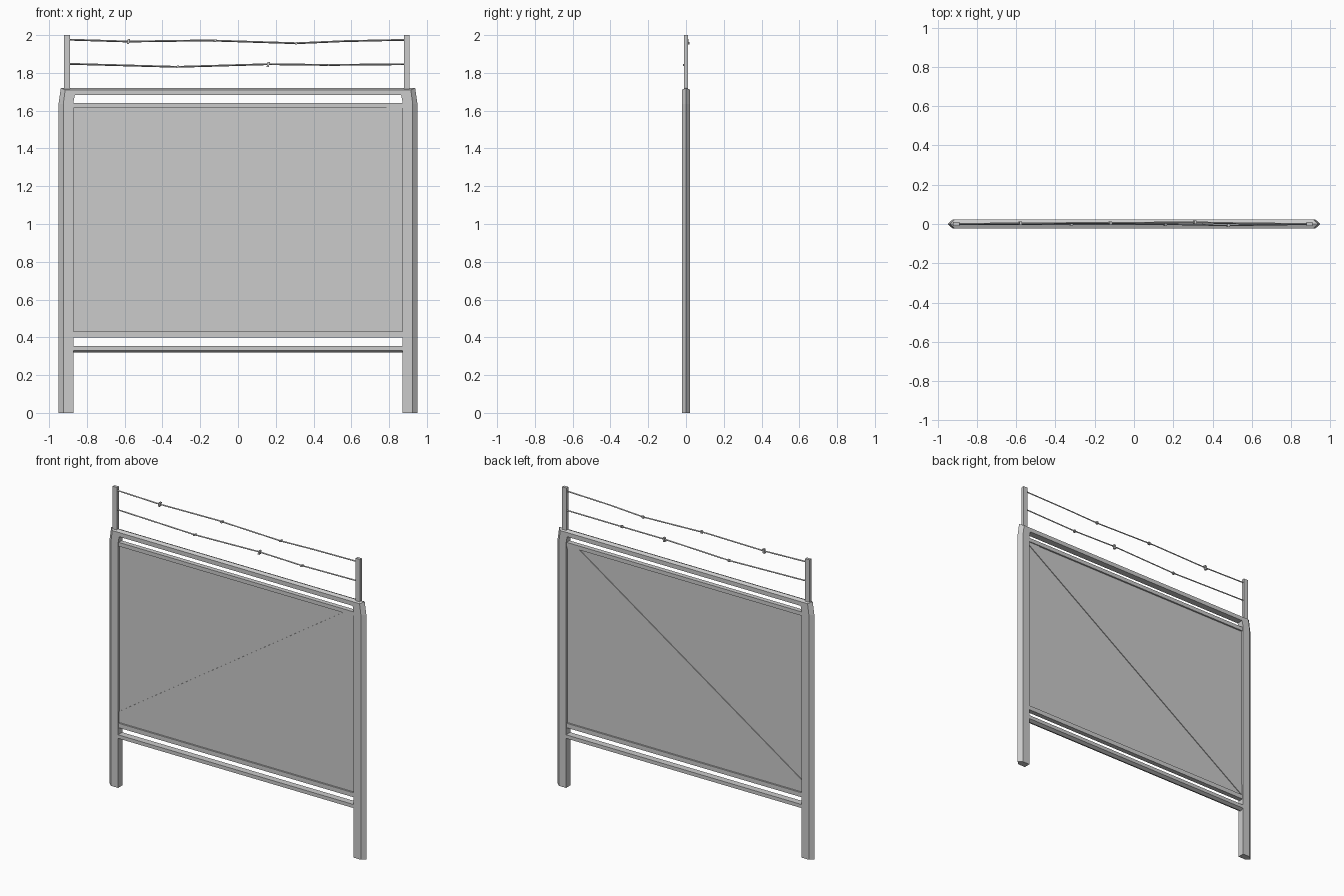
import bpy, bmesh
from mathutils import Vector

if "Cube" in bpy.data.objects:
    bpy.data.objects.remove(bpy.data.objects["Cube"])


def make_object(name, bm):
    bmesh.ops.recalc_face_normals(bm, faces=bm.faces)
    mesh = bpy.data.meshes.new(name)
    bm.to_mesh(mesh)
    bm.free()
    obj = bpy.data.objects.new(name, mesh)
    bpy.context.collection.objects.link(obj)
    return obj


def loft(name, rings):
    """Skin a chain of equal-sized rings and cap both ends."""
    bm = bmesh.new()
    rows = [[bm.verts.new(p) for p in ring] for ring in rings]
    n = len(rows[0])
    for a, b in zip(rows, rows[1:]):
        for i in range(n):
            j = (i + 1) % n
            bm.faces.new((a[i], a[j], b[j], b[i]))
    bm.faces.new(rows[0])
    bm.faces.new(rows[-1])
    return make_object(name, bm)


def plate(name, outline, depth):
    """Extrude an x-z outline symmetrically in y."""
    return loft(name, [[(x, y, z) for x, z in outline] for y in (-depth, depth)])


def box(name, x0, x1, z0, z1, depth):
    return plate(name, [(x0, z0), (x1, z0), (x1, z1), (x0, z1)], depth)


D = 0.022  # half depth of the main frame


def five_sided(ridge, shoulder, inner):
    """Pentagon section: ridge in the middle, flat inner side."""
    (rx, rz), (sx, sz), (ix, iz) = ridge, shoulder, inner
    return [(rx, 0, rz), (sx, D, sz), (ix, D, iz), (ix, -D, iz), (sx, -D, sz)]


# Main frame: both posts and the top rail as one bent bar
left = [five_sided((-0.95, 0), (-0.925, 0), (-0.872, 0)),
        five_sided((-0.95, 1.635), (-0.925, 1.635), (-0.872, 1.64)),
        five_sided((-0.938, 1.72), (-0.915, 1.71), (-0.864, 1.682))]
right = [[(-x, y, z) for x, y, z in ring] for ring in reversed(left)]
loft("main_frame", left + right)

# Lower rail with its ridge facing down
loft("lower_rail", [five_sided((x, 0.32), (x, 0.331), (x, 0.355))
                    for x in (-0.88, 0.88)])

# Infill panel, its edge bars and the diagonal brace
box("panel_sheet", -0.875, 0.875, 0.41, 1.63, 0.005)
box("panel_bottom_bar", -0.875, 0.875, 0.40, 0.43, 0.016)
box("panel_top_bar", -0.875, 0.875, 1.614, 1.64, 0.016)
plate("diagonal_brace", [(-0.872, 0.432), (0.872, 1.598), (0.872, 1.616),
                         (0.79, 1.616), (-0.872, 0.507)], 0.010)

# Short uprights holding the wires
box("left_wire_upright", -0.921, -0.889, 1.70, 2.0, 0.010)
box("right_wire_upright", 0.878, 0.909, 1.70, 2.0, 0.010)


# Sagging wires with small twisted barbs
def wire(name, points, barbs, r=0.0048):
    rings = [[(x, y - r, z), (x, y, z - r), (x, y + r, z), (x, y, z + r)]
             for x, y, z in points]
    loft(name, rings)
    for i, (x, y, z, h) in enumerate(barbs):
        bm = bmesh.new()
        bmesh.ops.create_cube(bm, size=1)
        for v in bm.verts:
            v.co = Vector((x + v.co.x * 0.012 + v.co.z * 0.006,
                           y + v.co.y * 0.018, z + v.co.z * h))
        make_object(f"{name}_barb_{i + 1}", bm)


wire("upper_wire",
     [(-0.90, 0, 1.976), (-0.58, 0.003, 1.966), (-0.16, 0.005, 1.972),
      (0.31, 0.008, 1.957), (0.56, 0.003, 1.968), (0.89, 0, 1.975)],
     [(-0.58, 0.003, 1.966, 0.028), (-0.12, 0.004, 1.971, 0.014),
      (0.31, 0.010, 1.957, 0.012)])
wire("lower_wire",
     [(-0.90, 0, 1.848), (-0.32, 0.001, 1.832), (0.16, 0, 1.846),
      (0.48, -0.006, 1.842), (0.89, 0, 1.846)],
     [(-0.32, 0.001, 1.832, 0.012), (0.16, 0, 1.844, 0.026),
      (0.48, -0.007, 1.842, 0.012)])
